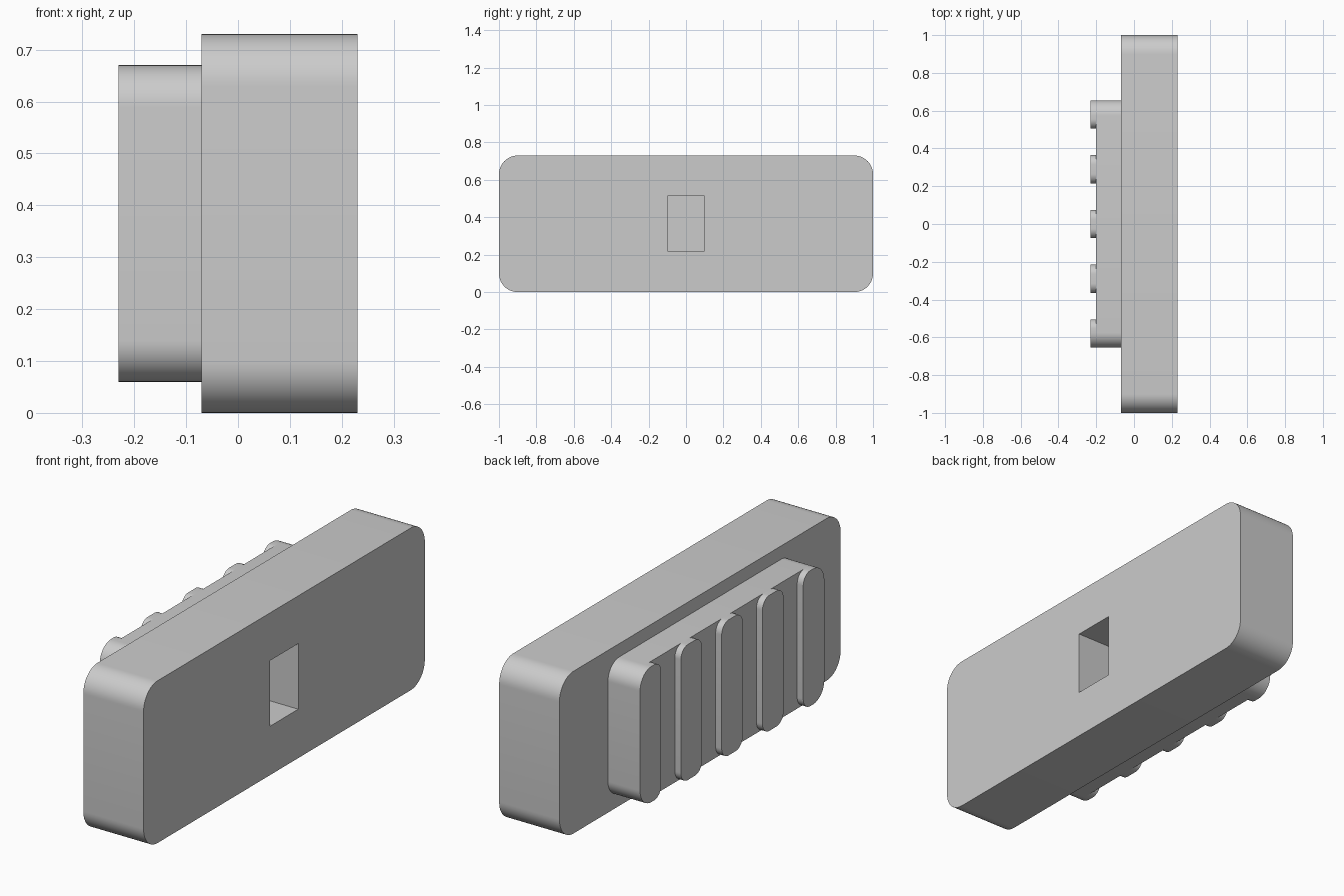
import bpy, bmesh, math

cube = bpy.data.objects.get("Cube")
if cube:
    bpy.data.objects.remove(cube, do_unlink=True)

grey = bpy.data.materials.new("light grey")
grey.use_nodes = True
colour = (0.6, 0.6, 0.6, 1)
grey.diffuse_color = colour
grey.node_tree.nodes["Principled BSDF"].inputs["Base Color"].default_value = colour


def slab(name, x, y, z, r_low=0, r_high=0, steps=12):
    """Rounded rectangle in the y-z plane, extruded along x.
    r_low / r_high are the corner radii at the low and high y ends."""
    corners = [(y[1], z[1], -1, -1, r_high), (y[0], z[1], 1, -1, r_low),
               (y[0], z[0], 1, 1, r_low), (y[1], z[0], -1, 1, r_high)]
    bm = bmesh.new()
    verts = []
    for i, (cy, cz, sy, sz, r) in enumerate(corners):
        n = steps if r else 0
        for k in range(n + 1):
            a = math.pi / 2 * (i + k / max(n, 1))
            py = cy + sy * r + r * math.cos(a)
            pz = cz + sz * r + r * math.sin(a)
            verts.append(bm.verts.new((x[0], py, pz)))
    face = bm.faces.new(verts)
    new = bmesh.ops.extrude_face_region(bm, geom=[face])["geom"]
    moved = [v for v in new if isinstance(v, bmesh.types.BMVert)]
    bmesh.ops.translate(bm, vec=(x[1] - x[0], 0, 0), verts=moved)
    bmesh.ops.recalc_face_normals(bm, faces=bm.faces)
    mesh = bpy.data.meshes.new(name)
    bm.to_mesh(mesh)
    bm.free()
    mesh.materials.append(grey)
    obj = bpy.data.objects.new(name, mesh)
    bpy.context.collection.objects.link(obj)
    return obj


def activate(obj):
    bpy.ops.object.select_all(action='DESELECT')
    obj.select_set(True)
    bpy.context.view_layer.objects.active = obj


# Main block with a rectangular socket; the pad closes its far end
block = slab("main_block", (-0.07, 0.23), (-1, 1), (0, 0.73), 0.1, 0.1)
cutter = slab("socket_cutter", (-0.15, 0.3), (-0.1, 0.1), (0.22, 0.515))
cutter.hide_render = True
activate(block)
cut = block.modifiers.new("socket", 'BOOLEAN')
cut.operation = 'DIFFERENCE'
cut.solver = 'EXACT'
cut.object = cutter
bpy.ops.object.modifier_apply(modifier=cut.name)
bpy.data.objects.remove(cutter, do_unlink=True)

# Raised pad
half, radius = 0.655, 0.08
height = (0.06, 0.67)
parts = [block, slab("pad", (-0.2, -0.07), (-half, half), height, radius, radius)]

# Five grip ribs; the outer corners of the end ribs follow the pad
width, small, count = 0.15, 0.05, 5
pitch = (2 * half - width) / (count - 1)
for i in range(count):
    y0 = -half + i * pitch
    parts.append(slab(f"grip_rib_{i + 1}", (-0.23, -0.2), (y0, y0 + width), height,
                      radius if i == 0 else small,
                      radius if i == count - 1 else small))

for part in parts:
    activate(part)
    bpy.ops.object.shade_smooth_by_angle(angle=math.radians(30))
